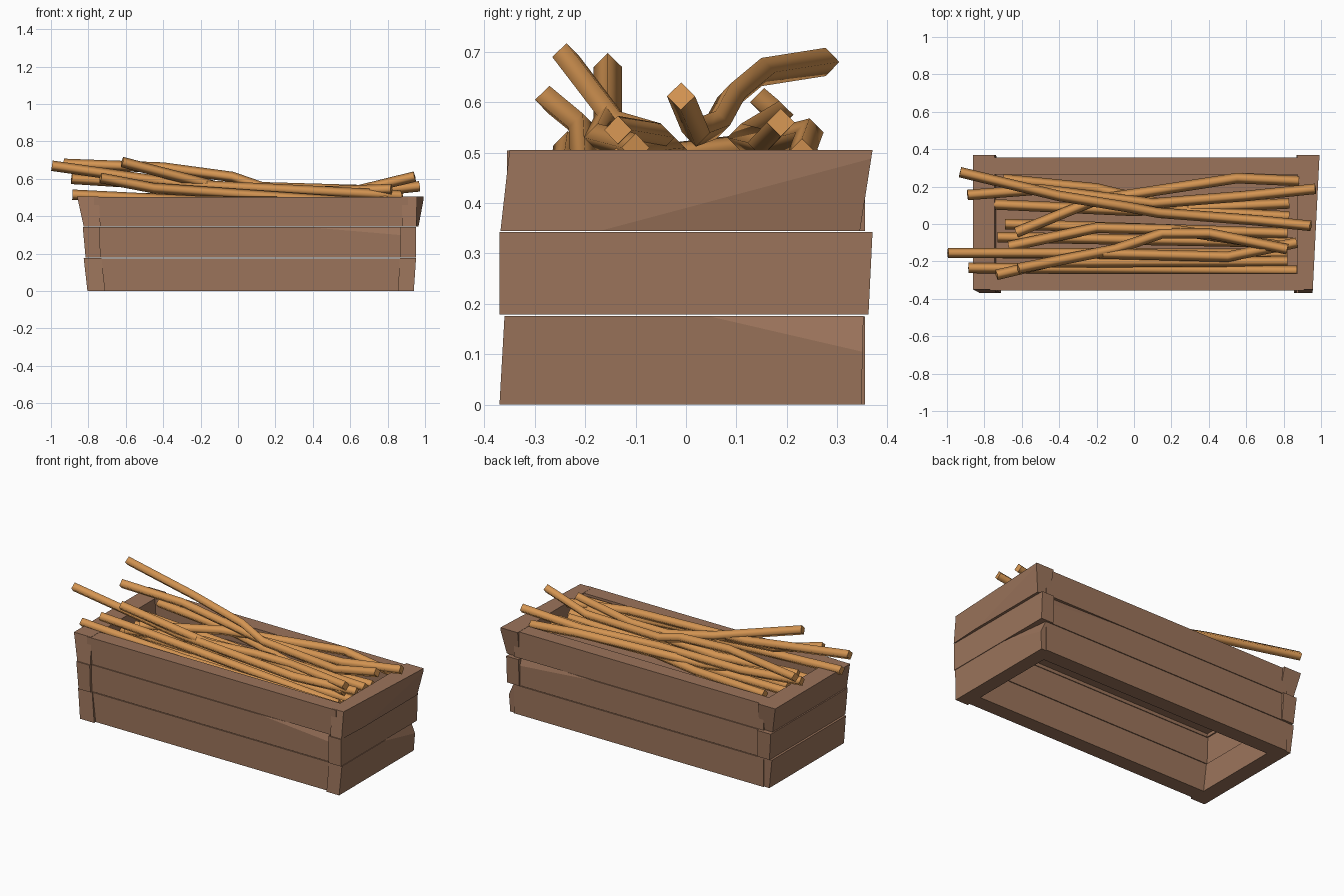
import bpy, bmesh, math
from mathutils import Vector

if "Cube" in bpy.data.objects:
    bpy.data.objects.remove(bpy.data.objects["Cube"])


def material(name, rgb):
    m = bpy.data.materials.new(name)
    m.diffuse_color = (*rgb, 1)
    m.use_nodes = True
    m.node_tree.nodes["Principled BSDF"].inputs["Base Color"].default_value = m.diffuse_color
    return m


CRATE = material("crate brown", (0.33, 0.175, 0.105))
STICK = material("stick tan", (0.66, 0.30, 0.085))


def finish(name, bm, mat):
    bmesh.ops.recalc_face_normals(bm, faces=bm.faces)
    me = bpy.data.meshes.new(name)
    bm.to_mesh(me)
    bm.free()
    me.materials.append(mat)
    ob = bpy.data.objects.new(name, me)
    bpy.context.collection.objects.link(ob)
    return ob


def plank(name, low, high, z0, z1, chips=()):
    """Tapered board: low/high are (x0, x1, y0, y1) at z0 and z1; chips are cut planes."""
    bm = bmesh.new()
    rings = []
    for (x0, x1, y0, y1), z in ((low, z0), (high, z1)):
        rings.append([bm.verts.new((x, y, z)) for x, y in
                      ((x0, y0), (x1, y0), (x1, y1), (x0, y1))])
    a, b = rings
    bm.faces.new(a[::-1])
    bm.faces.new(b)
    for i in range(4):
        j = (i + 1) % 4
        bm.faces.new((a[i], a[j], b[j], b[i]))
    for co, no in chips:
        r = bmesh.ops.bisect_plane(bm, geom=bm.verts[:] + bm.edges[:] + bm.faces[:],
                                   plane_co=co, plane_no=no, clear_outer=True)
        edges = [e for e in r["geom_cut"] if isinstance(e, bmesh.types.BMEdge)]
        bmesh.ops.holes_fill(bm, edges=edges)
    return finish(name, bm, CRATE)


# three tiers of end boards, leaning a little differently
tiers = [
    ("bottom", 0.0, 0.176, (-0.805, -0.71, -0.37, 0.348), (-0.825, -0.73, -0.36, 0.352),
     (0.855, 0.94, -0.37, 0.348), (0.865, 0.952, -0.36, 0.352)),
    ("middle", 0.179, 0.3425, (-0.815, -0.735, -0.37, 0.362), (-0.83, -0.74, -0.37, 0.37),
     (0.87, 0.952, -0.37, 0.362), (0.87, 0.952, -0.37, 0.37)),
    ("top", 0.345, 0.505, (-0.825, -0.735, -0.368, 0.345), (-0.86, -0.745, -0.35, 0.37),
     (0.88, 0.965, -0.368, 0.345), (0.875, 0.995, -0.35, 0.37)),
]
for n, z0, z1, l0, l1, r0, r1 in tiers:
    plank(n + "_left_end_board", l0, l1, z0, z1)
    chips = []
    if n == "bottom":
        chips = [((0.946, 0.21, 0.145), (1, 0.12, 0.45))]
    if n == "top":
        chips = [((0.992, 0.37, z1), (1, -0.05, 0))]
    plank(n + "_right_end_board", r0, r1, z0, z1, chips)
    # long side boards, set in slightly from the ends
    for side, s in (("front", -1), ("back", 1)):
        ys = sorted((s * 0.355, s * 0.265))
        box = (-0.77, 0.91, *ys)
        chips = [((0.6, s * 0.355, z1 - 0.02), (0.03, s, 0.35))] if n == "middle" else []
        plank(f"{n}_{side}_board", box, box, z0, z1 - 0.001, chips)

# raised floor inside
fl = (-0.76, 0.89, -0.29, 0.29)
plank("crate_floor", fl, fl, 0.365, 0.385)


def stick(name, pts, r=0.028):
    """Four-sided bent rod along a path."""
    pts = [Vector(p) for p in pts]
    bm = bmesh.new()
    rings = []
    for i, p in enumerate(pts):
        t = (pts[min(i + 1, len(pts) - 1)] - pts[max(i - 1, 0)]).normalized()
        side = t.cross(Vector((0, 0, 1))).normalized()
        up = side.cross(t)
        rings.append([bm.verts.new(p + r * (math.cos(k * math.pi / 2) * side
                                            + math.sin(k * math.pi / 2) * up)) for k in range(4)])
    for a, b in zip(rings, rings[1:]):
        for i in range(4):
            j = (i + 1) % 4
            bm.faces.new((a[i], a[j], b[j], b[i])).smooth = True
    # separate flat caps so the sides shade round
    for ring in (rings[0], rings[-1]):
        f = bm.faces.new(ring)
        bmesh.ops.split_edges(bm, edges=f.edges[:])
    return finish(name, bm, STICK)


paths = [
    [(-.93, .277, .68), (-.4, .15, .66), (-.03, .09, .61), (.13, .06, .555), (.65, .02, .54), (.945, -.01, .612)],
    [(-.89, .155, .60), (-.5, .185, .575), (.1, .11, .53), (.6, .15, .52), (.97, .188, .56)],
    [(-.63, -.045, .49), (-.2, .13, .51), (.55, .245, .54), (.88, .23, .50)],
    [(-.995, -.155, .67), (-.3, -.155, .57), (.5, -.175, .53), (.87, -.10, .51)],
    [(-.62, -.238, .69), (-.1, -.135, .555), (.15, -.05, .53), (.4, -.05, .53), (.82, -.135, .545)],
    [(-.735, -.272, .605), (-.45, -.205, .55), (.82, -.20, .46)],
    [(-.885, -.235, .515), (-.2, -.24, .48), (.87, -.25, .47)],
    [(-.67, -.12, .48), (-.2, -.02, .50), (.2, -.03, .51), (.8, -.12, .50)],
    [(-.75, .105, .48), (0, .07, .46), (.83, .11, .46)],
    [(-.70, .24, .50), (-.2, .19, .49), (.3, .07, .47), (.83, .04, .47)],
    [(-.73, -.07, .45), (.85, -.10, .45)],
    [(-.69, 0, .46), (.82, -.05, .45)],
    [(-.74, -.155, .45), (.82, -.16, .44)],
]
for i, p in enumerate(paths):
    stick(f"stick_{i + 1}", p)
